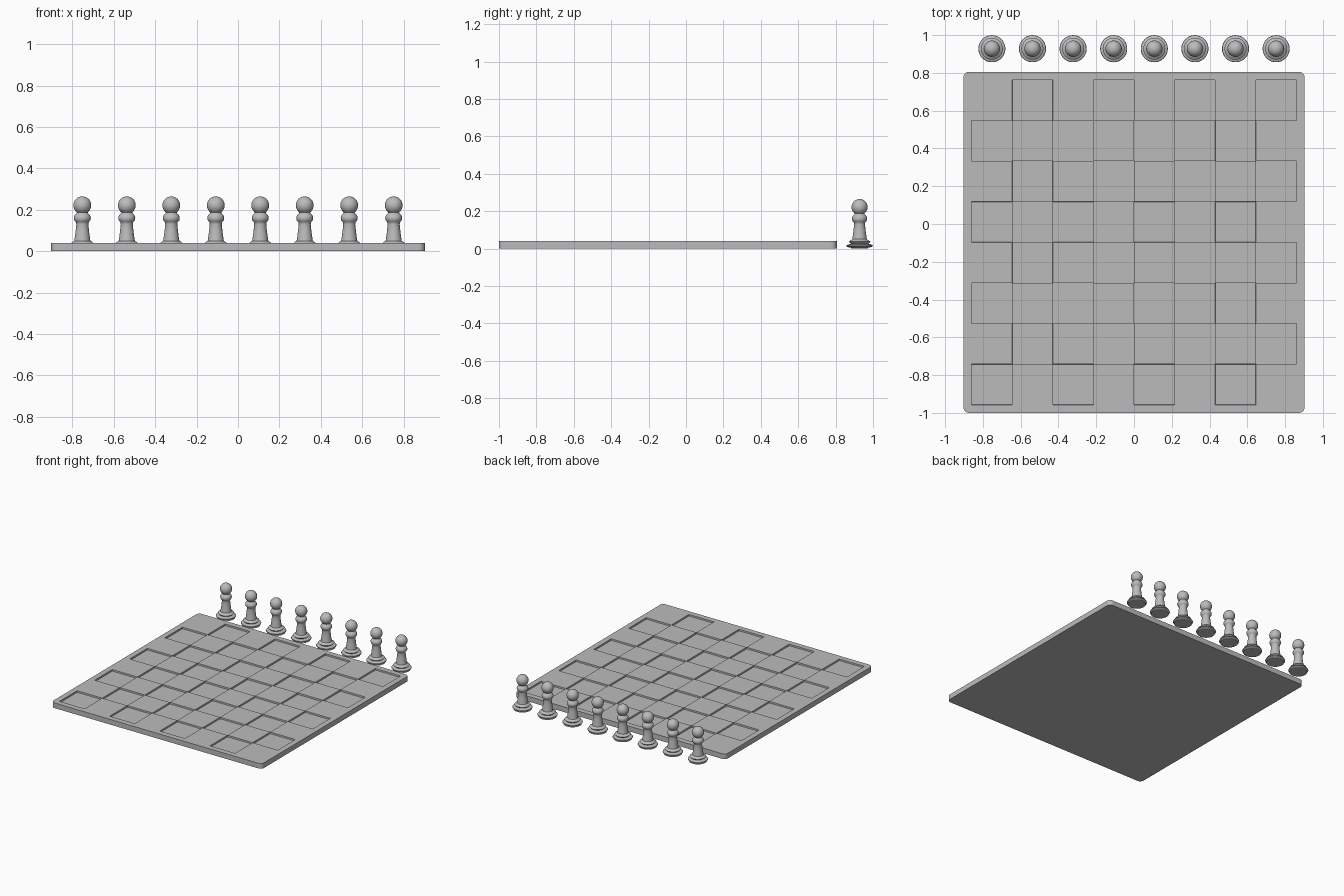
import bpy
import bmesh
from math import sin, cos, pi, radians, floor
from mathutils import Vector

if "Cube" in bpy.data.objects:
    bpy.data.objects.remove(bpy.data.objects["Cube"], do_unlink=True)

CELL = 0.215          # one square
HALF = 0.903          # half board width
BOARD_Y = -0.097      # board centre
THICK = 0.04
RECESS = 0.012
PAWN_Y = 0.928

grey = bpy.data.materials.new("plain grey")
grey.use_nodes = True
grey.diffuse_color = (0.5, 0.5, 0.5, 1)
grey.node_tree.nodes["Principled BSDF"].inputs["Base Color"].default_value = (0.5, 0.5, 0.5, 1)


def add_object(name, mesh, location):
    obj = bpy.data.objects.new(name, mesh)
    obj.location = location
    bpy.context.collection.objects.link(obj)
    return obj


def finish(name, bm, location, angle):
    mesh = bpy.data.meshes.new(name)
    bm.to_mesh(mesh)
    bm.free()
    mesh.materials.append(grey)
    obj = add_object(name, mesh, location)
    bpy.ops.object.select_all(action='DESELECT')
    obj.select_set(True)
    bpy.context.view_layer.objects.active = obj
    bpy.ops.object.shade_smooth_by_angle(angle=radians(angle))
    return obj


def grid_line(i):
    """Position of a board line; the outermost ones bound the narrow rim."""
    if abs(i) > 4.5:
        return HALF if i > 0 else -HALF
    return round(i) * CELL


# Board: gridded top, walls, and a flat underside
bm = bmesh.new()
bmesh.ops.create_grid(bm, x_segments=10, y_segments=10, size=5)
for v in bm.verts:
    v.co = (grid_line(v.co.x), grid_line(v.co.y), THICK)
rim = [e for e in bm.edges if e.is_boundary]
walls = bmesh.ops.extrude_edge_only(bm, edges=rim)["geom"]
for v in walls:
    if isinstance(v, bmesh.types.BMVert):
        v.co.z = 0
bmesh.ops.holes_fill(bm, edges=[e for e in bm.edges if e.is_boundary], sides=0)
bmesh.ops.recalc_face_normals(bm, faces=bm.faces)

# Rounded board corners
corners = [e for e in bm.edges
           if all(min(abs(v.co.x), abs(v.co.y)) > HALF - 0.001 for v in e.verts)]
bmesh.ops.bevel(bm, geom=corners, offset=0.03, segments=5, profile=0.5, affect='EDGES')

# Alternate squares sunk into the top
sunk = []
for f in bm.faces:
    c = f.calc_center_median()
    if f.normal.z > 0.9 and max(abs(c.x), abs(c.y)) < 4 * CELL:
        if (floor(c.x / CELL) + floor(c.y / CELL)) % 2 == 0:
            sunk.append(f)
bmesh.ops.inset_individual(bm, faces=sunk, thickness=0.001, depth=-RECESS)
finish("board", bm, (0, BOARD_Y, 0), 30)


def arc(radius_x, radius_z, height, start, end, steps):
    """Profile points along a rounded bulge, angles measured from level."""
    angles = [radians(start + (end - start) * k / steps) for k in range(steps + 1)]
    return [(radius_x * cos(a), height + radius_z * sin(a)) for a in angles]


# Pawn: turned foot, tapered stem, collar and ball head
profile = [(0, 0), (0.064, 0)]
profile += arc(0.072, 0.014, 0.015, -60, 50, 6)
profile += [(0.058, 0.037), (0.047, 0.045), (0.039, 0.05)]
profile += [(0.036, 0.07), (0.032, 0.1), (0.029, 0.13)]
profile += arc(0.041, 0.031, 0.16, -42, 48, 8)
profile += arc(0.043, 0.043, 0.222, -52, 90, 14)

bm = bmesh.new()
verts = [bm.verts.new((r, 0, z)) for r, z in profile]
edges = [bm.edges.new(pair) for pair in zip(verts, verts[1:])]
bmesh.ops.spin(bm, geom=verts + edges, cent=(0, 0, 0), axis=(0, 0, 1),
               angle=2 * pi, steps=32, use_merge=False)
bmesh.ops.remove_doubles(bm, verts=bm.verts, dist=0.0001)
bmesh.ops.recalc_face_normals(bm, faces=bm.faces)
first = finish("pawn_1", bm, (-3.5 * CELL, PAWN_Y, 0), 40)

# Row of matching pawns behind the board
for n in range(1, 8):
    add_object(f"pawn_{n + 1}", first.data, first.location + Vector((n * CELL, 0, 0)))
